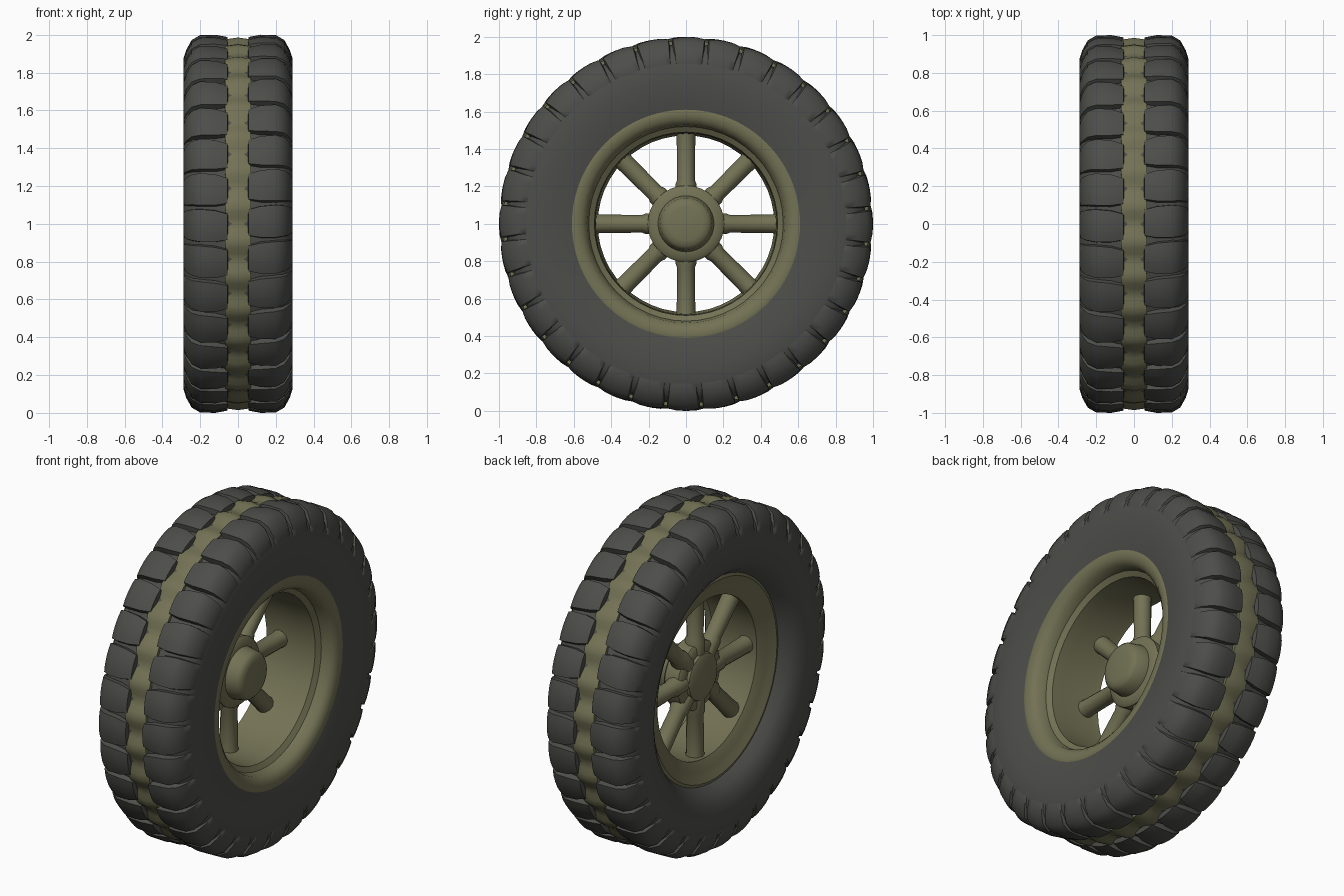
import bpy, bmesh, math
from mathutils import Matrix, Vector

if "Cube" in bpy.data.objects:
    bpy.data.objects.remove(bpy.data.objects["Cube"])


def material(name, rgb):
    m = bpy.data.materials.new(name)
    m.diffuse_color = (*rgb, 1)
    m.use_nodes = True
    m.node_tree.nodes["Principled BSDF"].inputs["Base Color"].default_value = m.diffuse_color
    return m


RUBBER = material("dark rubber", (0.074, 0.074, 0.068))
OLIVE = material("olive metal", (0.172, 0.168, 0.090))
CENTRE = Vector((0, 0, 1))


def finish(name, bm, mat, angle=40):
    bmesh.ops.recalc_face_normals(bm, faces=bm.faces)
    mesh = bpy.data.meshes.new(name)
    bm.to_mesh(mesh)
    bm.free()
    ob = bpy.data.objects.new(name, mesh)
    bpy.context.collection.objects.link(ob)
    mesh.materials.append(mat)
    ob.location = CENTRE
    bpy.ops.object.select_all(action='DESELECT')
    ob.select_set(True)
    bpy.context.view_layer.objects.active = ob
    bpy.ops.object.shade_smooth_by_angle(angle=math.radians(angle))
    return ob


def polar(x, r, a):
    return Vector((x, -r * math.cos(a), r * math.sin(a)))


def revolve(bm, profile, segs, closed=False, matrix=Matrix()):
    """Spin (x, radius) points about the x axis; radius 0 makes a pole."""
    rings = []
    for x, r in profile:
        if r == 0:
            rings.append([bm.verts.new(matrix @ Vector((x, 0, 0)))] * segs)
        else:
            rings.append([bm.verts.new(matrix @ polar(x, r, math.tau * i / segs))
                          for i in range(segs)])
    pairs = list(zip(rings, rings[1:]))
    if closed:
        pairs.append((rings[-1], rings[0]))
    for a, b in pairs:
        for i in range(segs):
            j = (i + 1) % segs
            quad = list(dict.fromkeys((a[i], a[j], b[j], b[i])))
            bm.faces.new(quad)


# Tyre carcass: near-flat outer wall on +x, rim seat set deeper on -x
bm = bmesh.new()
revolve(bm, [(-0.185, 0.605), (-0.235, 0.64), (-0.27, 0.69), (-0.286, 0.76),
             (-0.288, 0.85), (-0.272, 0.895), (-0.24, 0.94), (-0.19, 0.96),
             (0.19, 0.96), (0.24, 0.94), (0.272, 0.895), (0.288, 0.85),
             (0.289, 0.76), (0.284, 0.68), (0.27, 0.61)], 96)
finish("tyre_carcass", bm, RUBBER, 50)

# Tread blocks: two rows of crowned lugs wrapping over the shoulders
BLOCKS = 32
PITCH = math.tau / BLOCKS
#        x, outer radius, half-width share, depth of side walls
LUG = [(0.052, 0.955, 0.72, 0.02), (0.056, 0.988, 0.76, 0.04),
       (0.12, 1.0, 0.91, 0.05), (0.20, 0.998, 0.95, 0.05),
       (0.245, 0.972, 0.92, 0.05), (0.274, 0.92, 0.89, 0.04),
       (0.288, 0.875, 0.86, 0.03), (0.285, 0.84, 0.82, 0.01)]
ACROSS = [(-1, 1), (-0.93, 0.15), (-0.5, 0.03), (0, 0), (0.5, 0.03), (0.93, 0.15), (1, 1)]
bm = bmesh.new()
for side in (-1, 1):
    for k in range(BLOCKS):
        rows = []
        for x, r, w, depth in LUG:
            mid = PITCH * (k + side * 0.06 + 0.25 * (x - 0.15))
            rows.append([bm.verts.new(polar(side * (x - 0.3 * d * depth * (x > 0.25)),
                                            r - d * depth,
                                            mid + t * w * PITCH / 2))
                         for t, d in ACROSS])
        for a, b in zip(rows, rows[1:]):
            for i in range(len(ACROSS) - 1):
                bm.faces.new((a[i], a[i + 1], b[i + 1], b[i]))
finish("tread_blocks", bm, RUBBER, 45)

# Lumpy olive band round the middle of the tread, bulging at each gap
bm = bmesh.new()
STEPS = BLOCKS * 6
rings = []
for i in range(STEPS):
    wave = -math.cos(math.tau * i / 6)
    r = 0.978 + 0.012 * wave
    w = 0.062 + 0.008 * wave
    a = math.tau * i / STEPS
    rings.append([bm.verts.new(polar(x, rr, a)) for x, rr in
                  ((-w, 0.95), (-w, r - 0.01), (0, r), (w, r - 0.01), (w, 0.95))])
for i in range(STEPS):
    a, b = rings[i], rings[(i + 1) % STEPS]
    for j in range(4):
        bm.faces.new((a[j], a[j + 1], b[j + 1], b[j]))
finish("tread_centre_band", bm, OLIVE, 30)

# Rim: stepped barrel, narrowest near each mouth
bm = bmesh.new()
revolve(bm, [(0.268, 0.615), (0.273, 0.60), (0.265, 0.56), (0.24, 0.53),
             (0.19, 0.52), (0.17, 0.49), (0.10, 0.485), (-0.10, 0.48),
             (-0.14, 0.472), (-0.155, 0.50), (-0.165, 0.53), (-0.175, 0.555),
             (-0.192, 0.59), (-0.185, 0.612), (-0.15, 0.612), (0.2, 0.615)],
        48, closed=True)
finish("rim", bm, OLIVE, 40)

# Hub: flange with a stepped cap on both sides
bm = bmesh.new()
revolve(bm, [(-0.125, 0), (-0.125, 0.115), (-0.115, 0.135), (-0.10, 0.14),
             (-0.097, 0.185), (-0.085, 0.20), (0.0, 0.205), (0.015, 0.19),
             (0.02, 0.15), (0.09, 0.138), (0.108, 0.12), (0.115, 0.09), (0.117, 0)], 32)
finish("hub", bm, OLIVE, 40)

# Eight spokes with a thicker collar at the hub
bm = bmesh.new()
for k in range(8):
    turn = Matrix.Rotation(k * math.tau / 8, 4, 'X') @ Matrix.Translation((-0.06, 0, 0)) \
        @ Matrix.Rotation(math.pi / 2, 4, 'Z')
    revolve(bm, [(0.13, 0), (0.13, 0.055), (0.215, 0.055), (0.235, 0.047),
                 (0.46, 0.05), (0.49, 0.053), (0.49, 0)], 12, matrix=turn)
finish("spokes", bm, OLIVE, 40)
